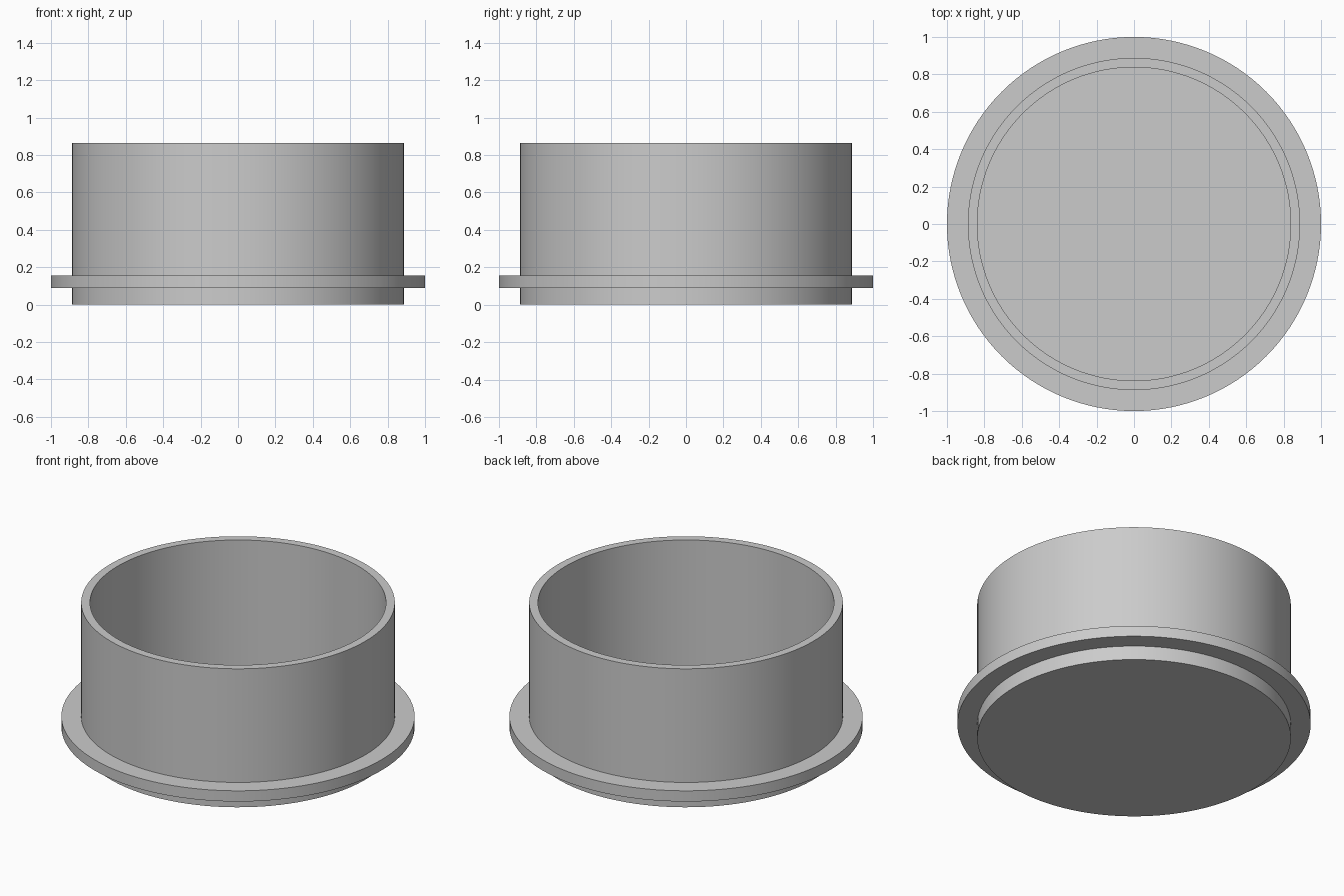
import bpy
import bmesh
import math
from mathutils import Vector

SEGMENTS = 128

cube = bpy.data.objects.get("Cube")
if cube:
    bpy.data.objects.remove(cube, do_unlink=True)

grey = bpy.data.materials.new("light_grey")
grey.use_nodes = True
colour = (0.6, 0.6, 0.6, 1)
grey.diffuse_color = colour
grey.node_tree.nodes["Principled BSDF"].inputs["Base Color"].default_value = colour


def lathe(name, profile, closed=False):
    """Spin a profile of (radius, height) points around the z axis."""
    bm = bmesh.new()
    verts = [bm.verts.new((r, 0, z)) for r, z in profile]
    edges = [bm.edges.new(pair) for pair in zip(verts, verts[1:])]
    if closed:
        edges.append(bm.edges.new((verts[-1], verts[0])))
    bmesh.ops.spin(bm, geom=verts + edges, cent=Vector(), axis=(0, 0, 1),
                   angle=math.tau, steps=SEGMENTS, use_merge=False)
    bmesh.ops.remove_doubles(bm, verts=bm.verts[:], dist=0.0005)
    bmesh.ops.recalc_face_normals(bm, faces=bm.faces[:])
    mesh = bpy.data.meshes.new(name)
    bm.to_mesh(mesh)
    bm.free()
    mesh.materials.append(grey)
    obj = bpy.data.objects.new(name, mesh)
    bpy.context.collection.objects.link(obj)
    bpy.ops.object.select_all(action="DESELECT")
    obj.select_set(True)
    bpy.context.view_layer.objects.active = obj
    bpy.ops.object.shade_smooth_by_angle(angle=math.radians(30))
    return obj


# Hollow cup with a thin wall and a closed floor
outer, inner, height, floor = 0.888, 0.838, 0.865, 0.05
lathe("cup", [(0, 0), (outer, 0), (outer, height),
              (inner, height), (inner, floor), (0, floor)])

# Flange ring around the lower part of the cup, seated into its wall
low, high, sunk = 0.088, 0.155, 0.87
lathe("flange", [(sunk, low), (1, low), (1, high), (sunk, high)], closed=True)
